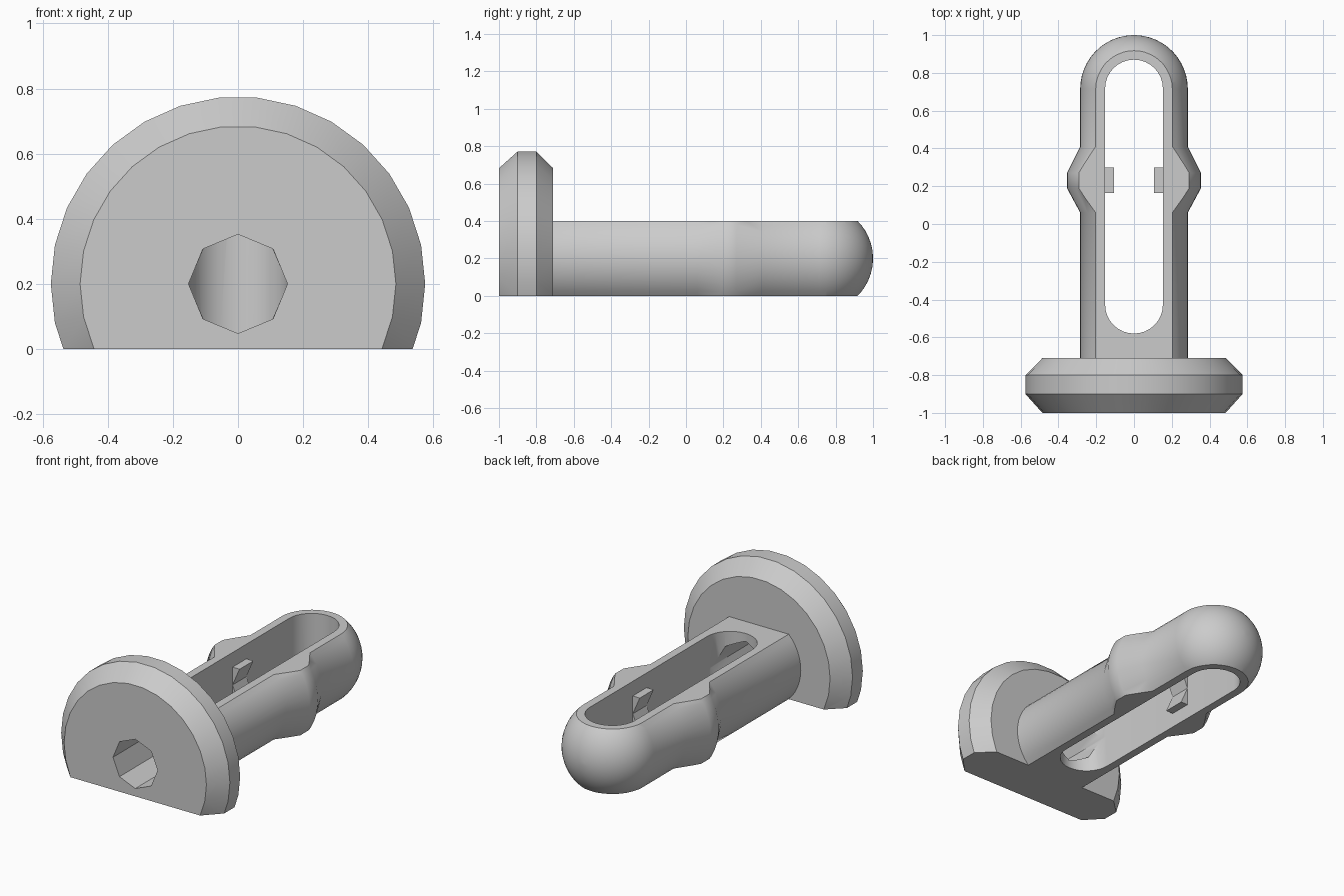
import bpy, bmesh, math

AXIS_Z = 0.2  # height of the pin's centre line

cube = bpy.data.objects.get("Cube")
if cube:
    bpy.data.objects.remove(cube)

grey = bpy.data.materials.new("plain_grey")
grey.use_nodes = True
colour = (0.6, 0.6, 0.6, 1)
grey.diffuse_color = colour
grey.node_tree.nodes["Principled BSDF"].inputs["Base Color"].default_value = colour


def finish(bm, name):
    bmesh.ops.recalc_face_normals(bm, faces=bm.faces)
    mesh = bpy.data.meshes.new(name)
    bm.to_mesh(mesh)
    bm.free()
    mesh.materials.append(grey)
    obj = bpy.data.objects.new(name, mesh)
    bpy.context.collection.objects.link(obj)
    return obj


def lathe(name, profile, sides, top=None):
    """Revolve (y, radius) points about the centre line, then slice flats."""
    bm = bmesh.new()
    rings = []
    for y, r in profile:
        ring = []
        for i in range(sides):
            a = math.tau * i / sides
            ring.append(bm.verts.new((r * math.cos(a), y, AXIS_Z + r * math.sin(a))))
        rings.append(ring)
    for a, b in zip(rings, rings[1:]):
        for i in range(sides):
            j = (i + 1) % sides
            bm.faces.new((a[i], a[j], b[j], b[i]))
    bm.faces.new(rings[0])
    bm.faces.new(rings[-1])
    flats = [(0, -1)] + ([(top, 1)] if top else [])
    for z, direction in flats:
        geom = bm.verts[:] + bm.edges[:] + bm.faces[:]
        cut = bmesh.ops.bisect_plane(bm, geom=geom, plane_co=(0, 0, z),
                                     plane_no=(0, 0, direction), clear_outer=True)
        edges = [e for e in cut["geom_cut"] if isinstance(e, bmesh.types.BMEdge)]
        bmesh.ops.contextual_create(bm, geom=edges)
    return finish(bm, name)


def prism(name, points, offset):
    """Extrude a closed outline along the offset."""
    bm = bmesh.new()
    face = bm.faces.new([bm.verts.new(p) for p in points])
    new = bmesh.ops.extrude_face_region(bm, geom=[face], use_keep_orig=True)["geom"]
    bmesh.ops.translate(bm, vec=offset,
                        verts=[v for v in new if isinstance(v, bmesh.types.BMVert)])
    return finish(bm, name)


def activate(obj):
    bpy.ops.object.select_all(action="DESELECT")
    obj.select_set(True)
    bpy.context.view_layer.objects.active = obj


def cut_away(obj, cutter):
    mod = obj.modifiers.new("cut", "BOOLEAN")
    mod.operation = "DIFFERENCE"
    mod.solver = "EXACT"
    mod.object = cutter
    activate(obj)
    bpy.ops.object.modifier_apply(modifier=mod.name)


# Head: bevelled disc with a flat underside
head = lathe("head", [(-1, 0.485), (-0.9, 0.575), (-0.8, 0.575), (-0.71, 0.485)], 30)

# Shaft: round bar with a bulge and domed end, flat above and below
R, DOME_Y = 0.285, 0.715
profile = [(-0.71, R), (0.06, R), (0.19, 0.355), (0.27, 0.355), (0.41, R)]
for i in range(12):
    a = math.radians(7.3 * i)
    profile.append((DOME_Y + R * math.sin(a), R * math.cos(a)))
profile.append((1.0, 0.01))
shaft = lathe("shaft", profile, 48, top=0.4)

# Long rounded slot through the shaft
W = 0.153
outline = []
for centre, start in ((0.717, 0), (-0.427, 180)):
    for i in range(17):
        a = math.radians(start + 180 * i / 16)
        outline.append((W * math.cos(a), centre + W * math.sin(a), -0.1))
slot = prism("slot_cutter", outline, (0, 0, 0.7))
cut_away(shaft, slot)

# Eight-sided hole from the head into the slot
hole = lathe("hole_cutter", [(-1.2, 0.152), (-0.4, 0.152)], 8)
cut_away(head, hole)
cut_away(shaft, hole)
for cutter in (slot, hole):
    bpy.data.objects.remove(cutter)

# Small wedge catches on both slot walls, in pairs above and below the axis
for side, side_name in ((1, "left"), (-1, "right")):
    for up, up_name in ((1, "upper"), (-1, "lower")):
        points = [(side * x, 0.165, AXIS_Z + up * z)
                  for x, z in ((0.153, 0), (0.105, 0.11), (0.17, 0.11), (0.17, 0))]
        prism(f"{side_name}_{up_name}_catch", points, (0, 0.135, 0))

for obj in (head, shaft):
    activate(obj)
    bpy.ops.object.shade_smooth_by_angle(angle=math.radians(32))
